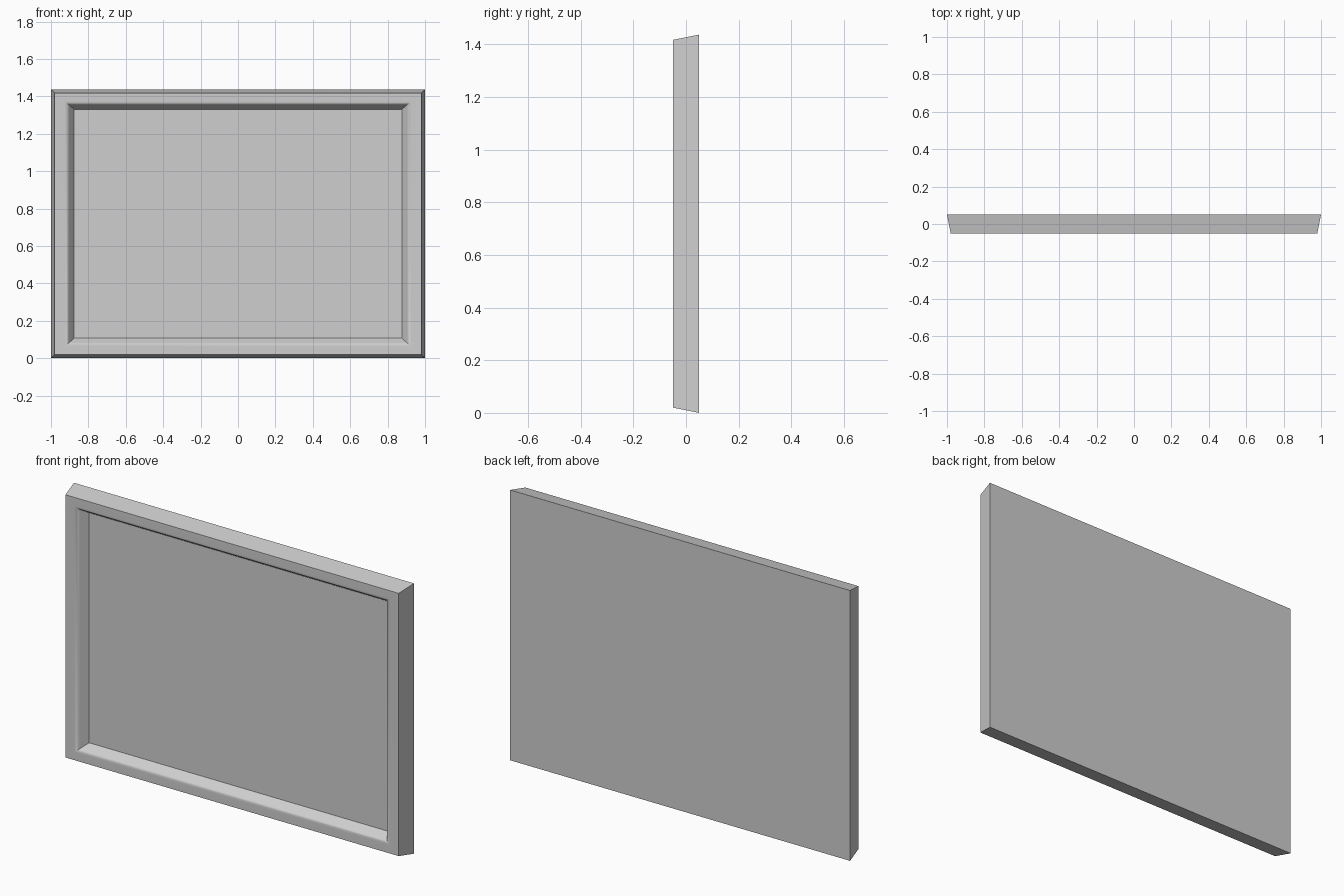
import bpy
import bmesh
import math

cube = bpy.data.objects.get("Cube")
if cube:
    bpy.data.objects.remove(cube, do_unlink=True)

WIDTH, HEIGHT = 2.0, 1.437
BACK, FRONT, PANEL = 0.05, -0.05, 0.0

# One plain grey for the whole tray-shaped frame
grey = bpy.data.materials.new("light grey")
grey.use_nodes = True
colour = (0.62, 0.62, 0.62, 1)
grey.diffuse_color = colour
grey.node_tree.nodes["Principled BSDF"].inputs["Base Color"].default_value = colour


def frame_profile():
    """Insets (x, z) and depth of each rectangular ring, from the back rim inwards."""
    rings = [(0, 0, BACK), (0.02, 0.02, FRONT)]
    # Rounded inner lip
    steps = 5
    for i in range(steps + 1):
        a = math.radians(65) * i / steps
        across = math.sin(a) / math.sin(math.radians(65))
        drop = 0.022 * (1 - math.cos(a))
        rings.append((0.073 + 0.024 * across, 0.062 + 0.021 * across, FRONT + drop))
    # Sloping inner wall down to the panel
    rings.append((0.124, 0.107, PANEL))
    return rings


def add_ring(bm, inset_x, inset_z, y):
    x = WIDTH / 2 - inset_x
    low, high = inset_z, HEIGHT - inset_z
    return [bm.verts.new(p) for p in
            ((-x, y, low), (x, y, low), (x, y, high), (-x, y, high))]


# Frame and recessed panel as one closed surface
bm = bmesh.new()
rings = [add_ring(bm, *r) for r in frame_profile()]
bm.faces.new(rings[0])
for outer, inner in zip(rings, rings[1:]):
    for i in range(4):
        j = (i + 1) % 4
        bm.faces.new((outer[i], outer[j], inner[j], inner[i]))
bm.faces.new(rings[-1])
bmesh.ops.recalc_face_normals(bm, faces=bm.faces)

mesh = bpy.data.meshes.new("picture_frame")
bm.to_mesh(mesh)
bm.free()
mesh.materials.append(grey)
frame = bpy.data.objects.new("picture_frame", mesh)
bpy.context.collection.objects.link(frame)

# Smooth the rounded lip and keep the other edges crisp
bpy.ops.object.select_all(action="DESELECT")
frame.select_set(True)
bpy.context.view_layer.objects.active = frame
bpy.ops.object.shade_smooth_by_angle(angle=math.radians(30))
